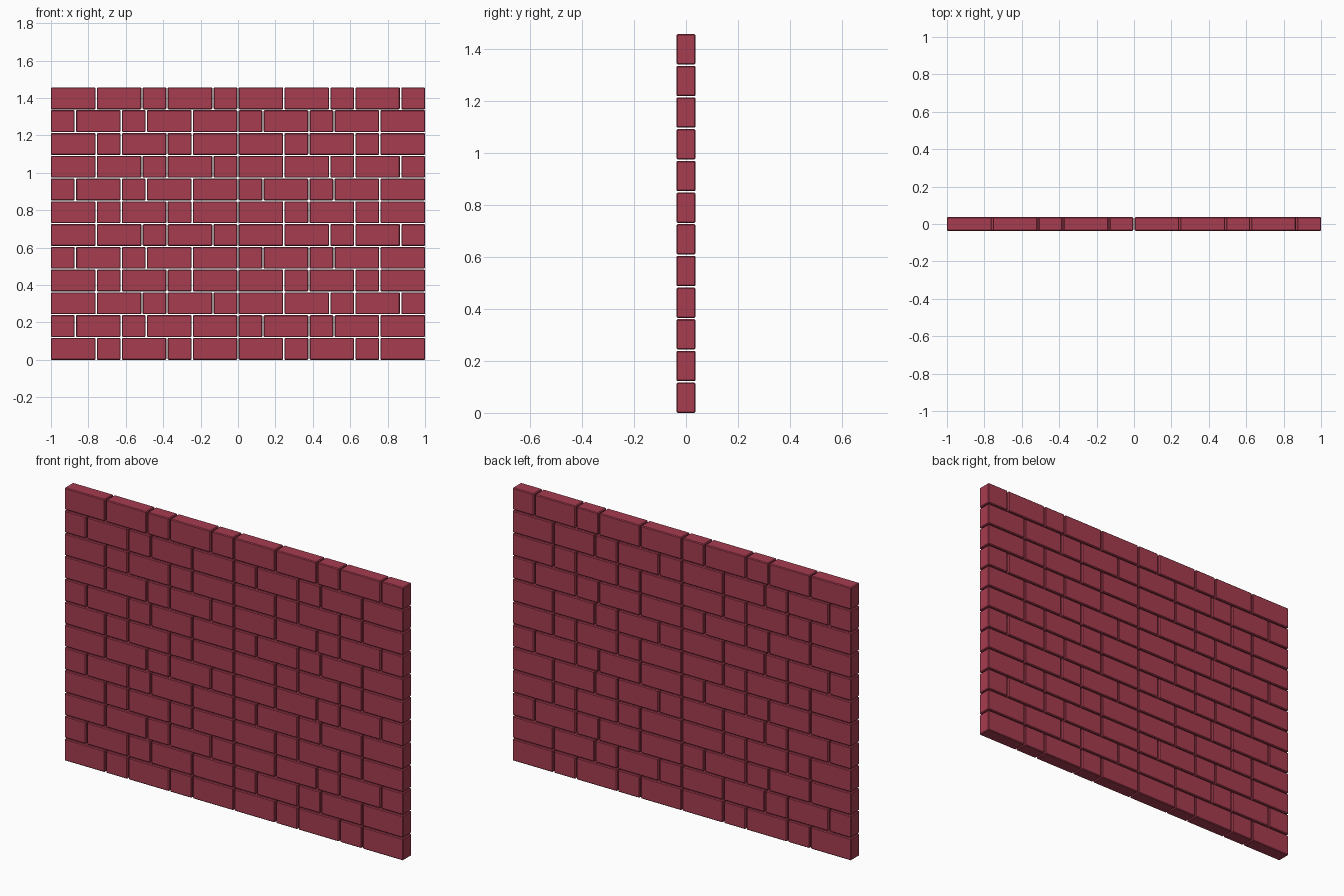
import bpy, bmesh

if "Cube" in bpy.data.objects:
    bpy.data.objects.remove(bpy.data.objects["Cube"])

COURSES, BRICK_H, DEPTH, BEVEL = 12, 0.1165, 0.073, 0.004
TOP = 1.456
GAP_X = 0.0068
PITCH_Z = (TOP - BRICK_H) / (COURSES - 1)
STEP = {"L": 0.2452, "S": 0.1339}      # brick length plus joint
PERIOD = 3 * STEP["L"] + 2 * STEP["S"]  # half the wall

mat = bpy.data.materials.new("red_brick")
mat.diffuse_color = (0.38, 0.045, 0.08, 1)
mat.use_nodes = True
mat.node_tree.nodes["Principled BSDF"].inputs["Base Color"].default_value = mat.diffuse_color


def brick_mesh(name, length):
    """Chamfered brick centred on its origin."""
    bm = bmesh.new()
    bmesh.ops.create_cube(bm, size=1)
    bmesh.ops.scale(bm, vec=(length, DEPTH, BRICK_H), verts=bm.verts)
    bmesh.ops.bevel(bm, geom=bm.edges[:], offset=BEVEL, segments=1,
                    profile=0.5, affect='EDGES')
    mesh = bpy.data.meshes.new(name)
    bm.to_mesh(mesh)
    bm.free()
    mesh.materials.append(mat)
    return mesh


# Two brick sizes shared by the whole wall
meshes = {"L": brick_mesh("long_brick", STEP["L"] - GAP_X),
          "S": brick_mesh("short_brick", STEP["S"] - GAP_X)}

# Three bond patterns repeat up the wall; each repeats twice along it
patterns = ["LSLSL", "SLSLL", "LLSLS"]
for course in range(COURSES):
    x = -PERIOD
    for kind in patterns[course % 3] * 2:
        name = "long_brick" if kind == "L" else "short_brick"
        brick = bpy.data.objects.new(name, meshes[kind])
        brick.location = (x + STEP[kind] / 2, 0, BRICK_H / 2 + course * PITCH_Z)
        bpy.context.collection.objects.link(brick)
        x += STEP[kind]
